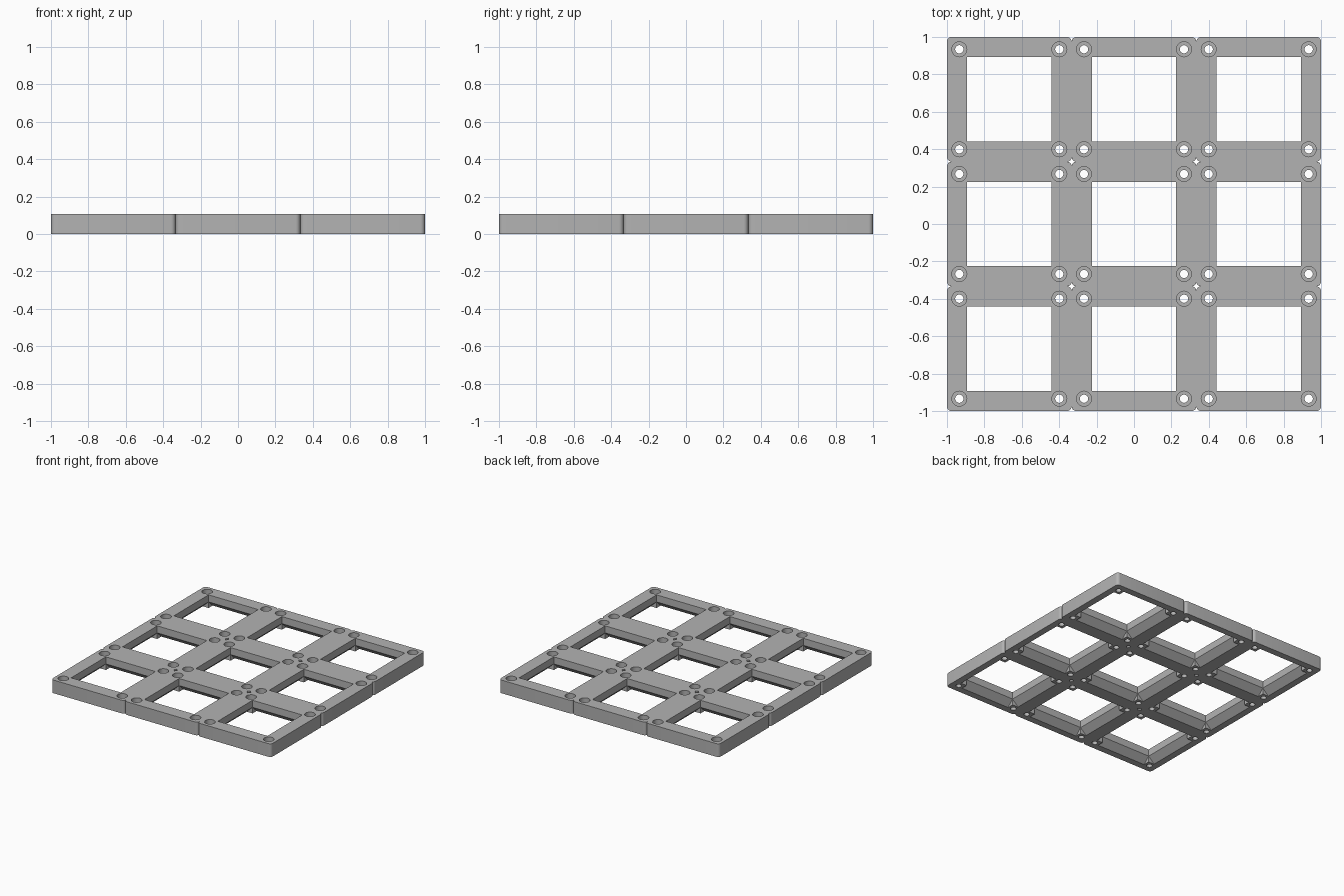
import bpy, bmesh, math
from mathutils import Matrix, Vector

CELL = 2 / 3          # side of one frame
H = 0.108             # height
INNER = CELL / 2 - 0.108   # half width of the opening
FOOT = CELL / 2 - 0.055    # half width of the opening at the bottom
LIP = 0.05            # height where the underside flare meets the lip
HOLE = CELL / 2 - 0.066    # hole centre
R = 0.025             # outer corner radius

old = bpy.data.objects.get("Cube")
if old:
    bpy.data.objects.remove(old, do_unlink=True)

grey = bpy.data.materials.new("mid grey")
grey.use_nodes = True
colour = (0.45, 0.45, 0.45, 1)
grey.diffuse_color = colour
grey.node_tree.nodes["Principled BSDF"].inputs["Base Color"].default_value = colour


def make(name, bm):
    bmesh.ops.recalc_face_normals(bm, faces=bm.faces)
    mesh = bpy.data.meshes.new(name)
    bm.to_mesh(mesh)
    bm.free()
    ob = bpy.data.objects.new(name, mesh)
    bpy.context.collection.objects.link(ob)
    return ob


def extrude(name, outline, direction):
    bm = bmesh.new()
    face = bm.faces.new([bm.verts.new(p) for p in outline])
    new = bmesh.ops.extrude_face_region(bm, geom=[face])["geom"]
    bmesh.ops.translate(bm, vec=direction,
                        verts=[v for v in new if isinstance(v, bmesh.types.BMVert)])
    return make(name, bm)


def cylinders(name, radius, z0, z1):
    bm = bmesh.new()
    for x in (-HOLE, HOLE):
        for y in (-HOLE, HOLE):
            bmesh.ops.create_cone(bm, cap_ends=True, segments=32, radius1=radius,
                                  radius2=radius, depth=z1 - z0,
                                  matrix=Matrix.Translation((x, y, (z0 + z1) / 2)))
    return make(name, bm)


# Rounded square block for one frame
outline = []
c = CELL / 2 - R
for i, (sx, sy) in enumerate(((1, 1), (-1, 1), (-1, -1), (1, -1))):
    for k in range(7):
        a = math.pi / 2 * (i + k / 6)
        outline.append((sx * c + R * math.cos(a), sy * c + R * math.sin(a), 0))
frame = extrude("frame", outline, Vector((0, 0, H)))

# Opening cutters: straight lip above a flare, leaving a square leg per corner
low = 0.02
out = FOOT + low * (FOOT - INNER) / LIP
half = [(out, -low), (INNER, LIP), (INNER, 2 * H)]
profile = half + [(-x, z) for x, z in reversed(half)]
cutters = [
    extrude("opening_cutter_x", [(x, -INNER, z) for x, z in profile],
            Vector((0, 2 * INNER, 0))),
    extrude("opening_cutter_y", [(-INNER, y, z) for y, z in profile],
            Vector((2 * INNER, 0, 0))),
    # Screw holes with recessed heads
    cylinders("screw_hole_cutter", 0.022, -0.05, 0.2),
    cylinders("screw_head_cutter", 0.04, H - 0.05, 0.2),
]
for cutter in cutters:
    cutter.hide_render = True
    mod = frame.modifiers.new(cutter.name, "BOOLEAN")
    mod.operation = "DIFFERENCE"
    mod.solver = "EXACT"
    mod.object = cutter

# Bake the cuts and drop the cutters
bpy.context.view_layer.update()
deps = bpy.context.evaluated_depsgraph_get()
mesh = bpy.data.meshes.new_from_object(frame.evaluated_get(deps))
for ob in cutters + [frame]:
    bpy.data.objects.remove(ob, do_unlink=True)
mesh.name = "frame"
mesh.materials.clear()
mesh.materials.append(grey)

# Three by three grid of frames
rows = ("front", "middle", "back")
cols = ("right", "centre", "left")
bpy.ops.object.select_all(action="DESELECT")
for j, row in enumerate(rows):
    for i, col in enumerate(cols):
        ob = bpy.data.objects.new(f"{row}_{col}_frame", mesh)
        ob.location = ((i - 1) * CELL, (j - 1) * CELL, 0)
        bpy.context.collection.objects.link(ob)
ob.select_set(True)
bpy.context.view_layer.objects.active = ob
bpy.ops.object.shade_smooth_by_angle(angle=math.radians(30))
